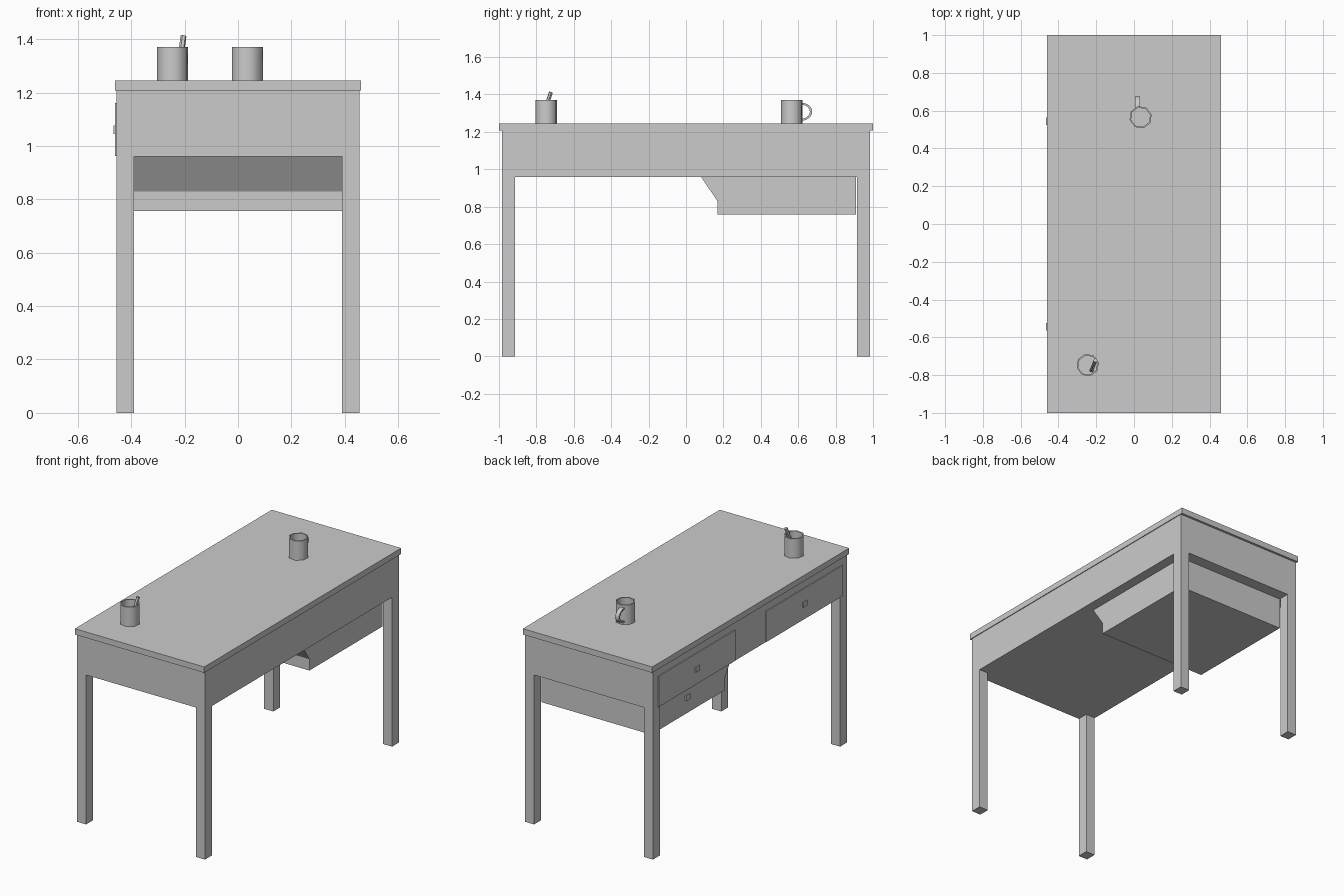
import bpy, bmesh, math
from mathutils import Vector

cube = bpy.data.objects.get("Cube")
if cube:
    bpy.data.objects.remove(cube, do_unlink=True)

grey = bpy.data.materials.new("plain grey")
grey.use_nodes = True
GREY = (0.6, 0.6, 0.6, 1)
grey.diffuse_color = GREY
grey.node_tree.nodes["Principled BSDF"].inputs["Base Color"].default_value = GREY


def add_object(name, bm):
    bmesh.ops.recalc_face_normals(bm, faces=bm.faces)
    mesh = bpy.data.meshes.new(name)
    bm.to_mesh(mesh)
    bm.free()
    mesh.materials.append(grey)
    obj = bpy.data.objects.new(name, mesh)
    bpy.context.collection.objects.link(obj)
    return obj


def box(name, low, high):
    bm = bmesh.new()
    bmesh.ops.create_cube(bm, size=1)
    low, high = Vector(low), Vector(high)
    for v in bm.verts:
        v.co = (low + high) / 2 + v.co * (high - low)
    return add_object(name, bm)


def smooth(obj, degrees):
    bpy.ops.object.select_all(action='DESELECT')
    obj.select_set(True)
    bpy.context.view_layer.objects.active = obj
    bpy.ops.object.shade_smooth_by_angle(angle=math.radians(degrees))


def mug(name, x, y, turn):
    # outer wall, rim, inner wall, floor as rings of eight
    bottom, top, sides = 1.245, 1.37, 8
    profile = [(0.06, bottom), (0.06, top), (0.052, top), (0.052, bottom + 0.01)]
    bm = bmesh.new()
    rings = []
    for r, z in profile:
        angles = [turn + math.tau * i / sides for i in range(sides)]
        rings.append([bm.verts.new((x + r * math.cos(a), y + r * math.sin(a), z)) for a in angles])
    for a, b in zip(rings, rings[1:]):
        for i in range(sides):
            j = (i + 1) % sides
            bm.faces.new((a[i], a[j], b[j], b[i]))
    bm.faces.new(rings[0])
    bm.faces.new(rings[-1])
    smooth(add_object(name, bm), 50)


# Table top and deep box below it
box("table_top", (-0.46, -1, 1.207), (0.46, 1, 1.245))
box("table_body", (-0.455, -0.985, 0.96), (0.455, 0.985, 1.207))

# Legs
for x, side in ((-0.4225, "right"), (0.4225, "left")):
    for y, end in ((-0.95, "front"), (0.95, "back")):
        box(f"{end}_{side}_leg", (x - 0.0325, y - 0.035, 0), (x + 0.0325, y + 0.035, 0.96))

# Drawer fronts and square knobs on the -x side
for y, end in ((-0.545, "front"), (0.545, "back")):
    box(f"{end}_drawer", (-0.461, y - 0.39, 0.963), (-0.455, y + 0.39, 1.16))
    box(f"{end}_drawer_knob", (-0.467, y - 0.02, 1.045), (-0.461, y + 0.02, 1.077))
box("lower_drawer_knob", (-0.398, 0.525, 0.842), (-0.39, 0.565, 0.875))

# Hanging cabinet with a slanted front
bm = bmesh.new()
outline = [(0.08, 0.96), (0.168, 0.83), (0.168, 0.757), (0.91, 0.757), (0.91, 0.96)]
face = bm.faces.new([bm.verts.new((-0.39, y, z)) for y, z in outline])
swept = bmesh.ops.extrude_face_region(bm, geom=[face])
bmesh.ops.translate(bm, vec=(0.78, 0, 0),
                    verts=[g for g in swept["geom"] if isinstance(g, bmesh.types.BMVert)])
add_object("hanging_cabinet", bm)

# Mugs
mug("pen_mug", -0.245, -0.747, 0.25)
mug("handle_mug", 0.035, 0.565, 0.25)

# Mug handle: rectangular section swept round a half ring
bm = bmesh.new()
rings = []
steps = 10
for i in range(steps + 1):
    a = math.pi * (i / steps - 0.5)
    ring = []
    for r, dx in ((1, -0.013), (1, 0.013), (0.78, 0.013), (0.78, -0.013)):
        ring.append(bm.verts.new((0.018 + dx, 0.617 + 0.058 * r * math.cos(a),
                                  1.308 + 0.048 * r * math.sin(a))))
    rings.append(ring)
for a, b in zip(rings, rings[1:]):
    for i in range(4):
        j = (i + 1) % 4
        bm.faces.new((a[i], a[j], b[j], b[i]))
bm.faces.new(rings[0])
bm.faces.new(rings[-1])
smooth(add_object("mug_handle", bm), 30)

# Pen leaning in the first mug
start, end = Vector((-0.225, -0.775, 1.257)), Vector((-0.204, -0.722, 1.412))
bm = bmesh.new()
bmesh.ops.create_cone(bm, cap_ends=True, segments=6, radius1=0.011, radius2=0.011,
                      depth=(end - start).length)
pen = add_object("pen", bm)
pen.location = (start + end) / 2
pen.rotation_euler = (end - start).to_track_quat('Z', 'Y').to_euler()
